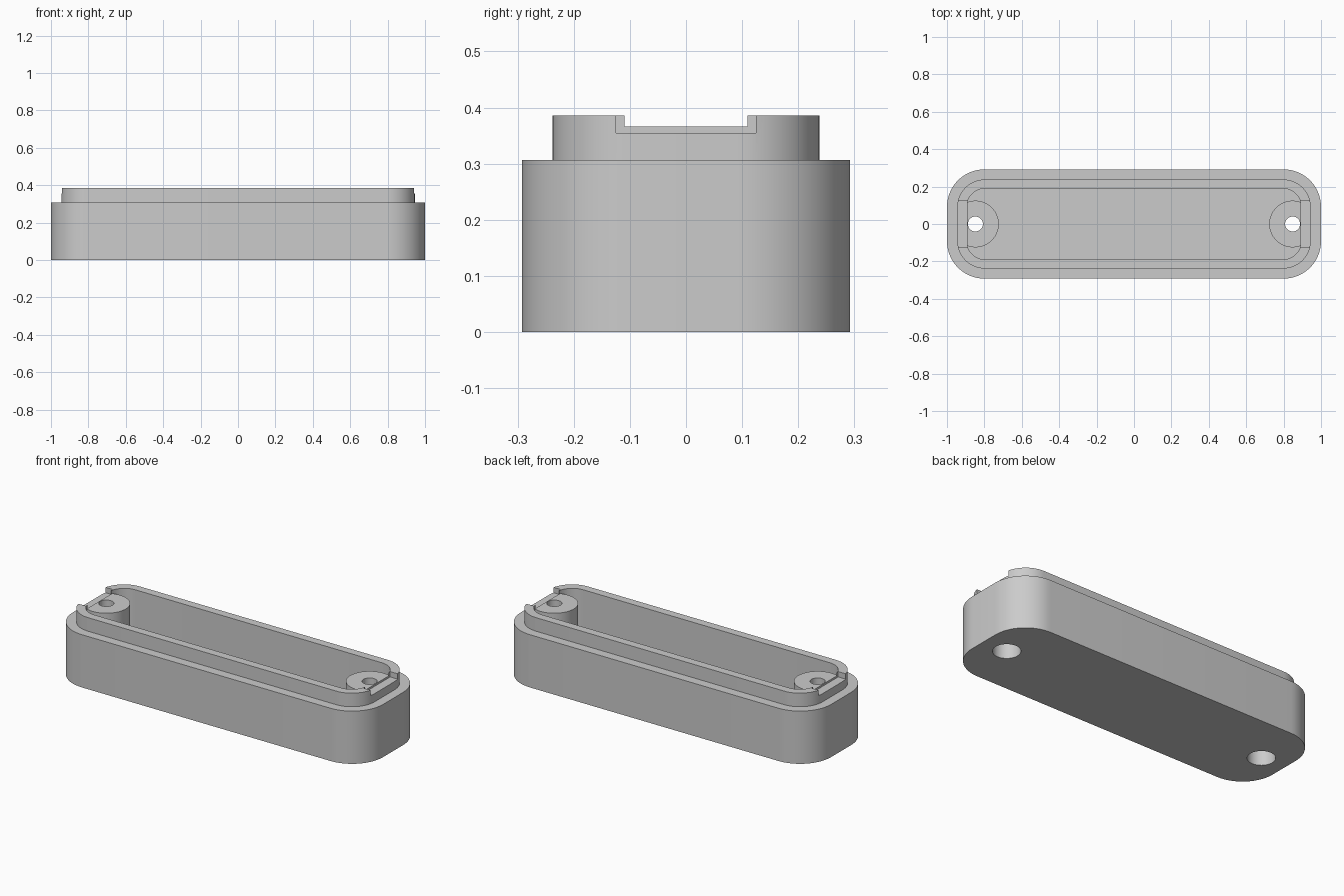
import bpy, bmesh, math

if "Cube" in bpy.data.objects:
    bpy.data.objects.remove(bpy.data.objects["Cube"])

grey = bpy.data.materials.new("light_grey")
grey.diffuse_color = (0.6, 0.6, 0.6, 1)
grey.use_nodes = True
grey.node_tree.nodes["Principled BSDF"].inputs["Base Color"].default_value = grey.diffuse_color


def prism(name, pts, z0, z1):
    """Extrude a counter-clockwise outline from z0 to z1."""
    bm = bmesh.new()
    low = [bm.verts.new((x, y, z0)) for x, y in pts]
    high = [bm.verts.new((x, y, z1)) for x, y in pts]
    bm.faces.new(low[::-1])
    bm.faces.new(high)
    n = len(pts)
    for i in range(n):
        j = (i + 1) % n
        bm.faces.new((low[i], low[j], high[j], high[i]))
    mesh = bpy.data.meshes.new(name)
    bm.to_mesh(mesh)
    bm.free()
    mesh.materials.append(grey)
    ob = bpy.data.objects.new(name, mesh)
    bpy.context.collection.objects.link(ob)
    return ob


def rounded(hx, hy, r, steps=14):
    """Outline of a rectangle with round corners."""
    pts = []
    for k, (sx, sy) in enumerate(((1, 1), (-1, 1), (-1, -1), (1, -1))):
        for i in range(steps + 1):
            a = math.pi / 2 * (k + i / steps)
            pts.append((sx * (hx - r) + r * math.cos(a), sy * (hy - r) + r * math.sin(a)))
    return pts


def circle(cx, r, n=48):
    return [(cx + r * math.cos(2 * math.pi * (i + .5) / n),
             r * math.sin(2 * math.pi * (i + .5) / n)) for i in range(n)]


def boolean(target, tool, op):
    """Apply a boolean and discard the tool."""
    bpy.context.view_layer.objects.active = target
    mod = target.modifiers.new(op, 'BOOLEAN')
    mod.operation, mod.solver, mod.object = op, 'EXACT', tool
    bpy.ops.object.modifier_apply(modifier=mod.name)
    bpy.data.objects.remove(tool)


# Outer shell with the raised, inset lip
body = prism("case_body", rounded(1.0, 0.292, 0.2), 0, 0.307)
boolean(body, prism("lip", rounded(0.945, 0.238, 0.147), 0.2, 0.386), 'UNION')

# Cavity, leaving a round screw boss standing at each end
cavity = prism("cavity", rounded(0.895, 0.19, 0.1), 0.05, 0.6)
for s in (-1, 1):
    boolean(cavity, prism("boss", circle(s * 0.848, 0.125), 0, 0.366), 'DIFFERENCE')
boolean(body, cavity, 'DIFFERENCE')

for s in (-1, 1):
    # Notch through the end of the lip
    x0, x1 = sorted((s * 0.893, s * 1.1))
    notch = [(x0, -0.125), (x1, -0.125), (x1, 0.125), (x0, 0.125)]
    boolean(body, prism("notch", notch, 0.355, 0.6), 'DIFFERENCE')
    # Screw hole with a wider recess from below
    boolean(body, prism("screw_hole", circle(s * 0.848, 0.04), 0.1, 0.6), 'DIFFERENCE')
    boolean(body, prism("head_recess", circle(s * 0.848, 0.073), -0.1, 0.27), 'DIFFERENCE')

bpy.ops.object.select_all(action='DESELECT')
body.select_set(True)
bpy.context.view_layer.objects.active = body
bpy.ops.object.shade_smooth_by_angle(angle=math.radians(30))
